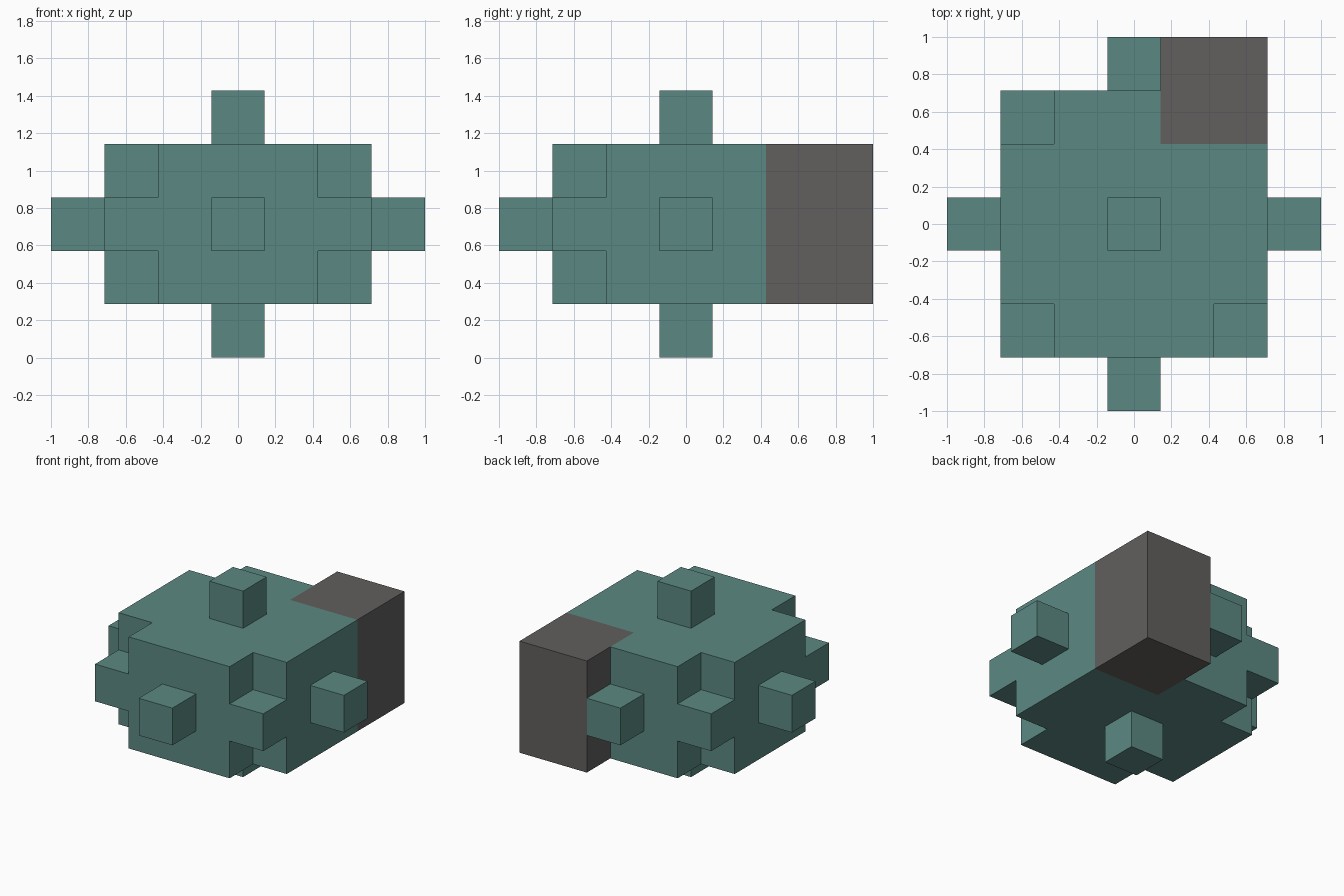
import bpy, bmesh, math
from itertools import product
from mathutils import Vector

if "Cube" in bpy.data.objects:
    bpy.data.objects.remove(bpy.data.objects["Cube"])

U = 2 / 7  # one cube cell; the model spans 7 x 7 x 5 cells


def box(x, y, z):
    """Set of cells in inclusive index ranges, centred on (0, 0, 0)."""
    return set(product(*(range(a, b + 1) for a, b in (x, y, z))))


# Grey block that replaces the back right corner
block = box((1, 2), (2, 3), (-1, 1))

# Body: 5 x 5 x 3 slab with the corner cells missing above and below the middle
notches = set(product((-2, 2), (-2, 2), (-1, 1)))
body = box((-2, 2), (-2, 2), (-1, 1)) - notches - block

# One stud in the middle of every side
studs = {
    "left_stud": (-3, 0, 0), "right_stud": (3, 0, 0),
    "front_stud": (0, -3, 0), "back_stud": (0, 3, 0),
    "bottom_stud": (0, 0, -2), "top_stud": (0, 0, 2),
}
solid = body | block | set(studs.values())


def material(name, rgb):
    m = bpy.data.materials.new(name)
    m.diffuse_color = (*rgb, 1)
    m.use_nodes = True
    m.node_tree.nodes["Principled BSDF"].inputs["Base Color"].default_value = m.diffuse_color
    return m


def build(name, cells, mat):
    """Mesh of the outside faces of the cells, flat areas merged."""
    bm = bmesh.new()
    for cell in sorted(cells):
        c = Vector(cell)
        for axis, side in product(range(3), (-1, 1)):
            n = Vector((0, 0, 0))
            n[axis] = side
            if tuple(int(v) for v in c + n) in solid:
                continue
            s = Vector((0, 0, 0))
            s[(axis + 1) % 3] = 0.5
            t = n.cross(s)
            corners = [c + n / 2 + d for d in (s + t, t - s, -s - t, s - t)]
            bm.faces.new([bm.verts.new((p + Vector((0, 0, 2.5))) * U)
                          for p in corners])
    bmesh.ops.remove_doubles(bm, verts=bm.verts[:], dist=0.001)
    bmesh.ops.dissolve_limit(bm, angle_limit=math.radians(1),
                             verts=bm.verts[:], edges=bm.edges[:])
    me = bpy.data.meshes.new(name)
    bm.to_mesh(me)
    bm.free()
    me.materials.append(mat)
    bpy.context.collection.objects.link(bpy.data.objects.new(name, me))


teal = material("teal", (0.105, 0.25, 0.225))
dark = material("dark_grey", (0.122, 0.116, 0.112))

build("body", body, teal)
build("corner_block", block, dark)
for stud_name, stud_cell in studs.items():
    build(stud_name, {stud_cell}, teal)
